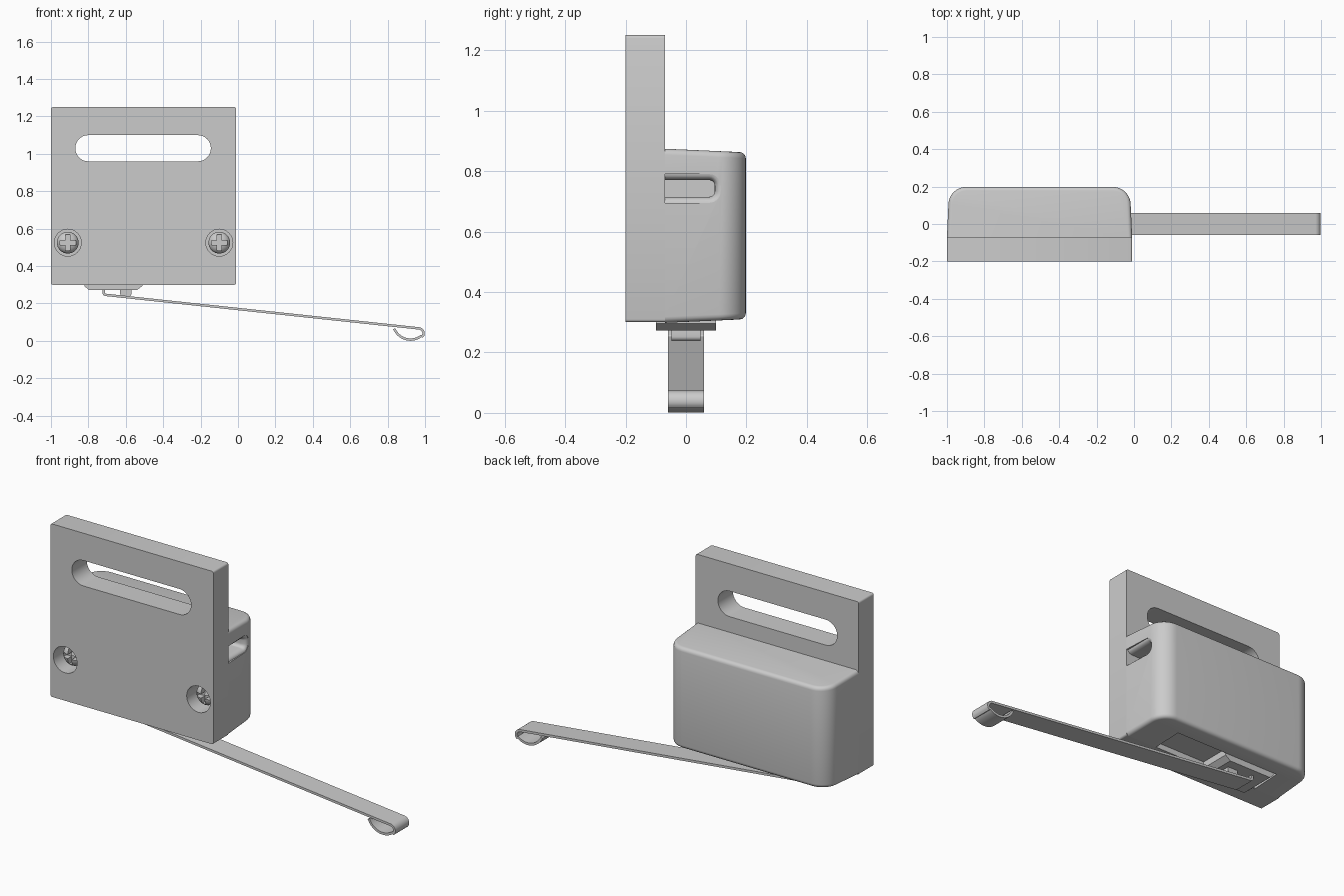
import bpy, bmesh
from math import sin, cos, pi, radians

if "Cube" in bpy.data.objects:
    bpy.data.objects.remove(bpy.data.objects["Cube"])


def finish(name, bm, smooth=True):
    bmesh.ops.recalc_face_normals(bm, faces=bm.faces)
    me = bpy.data.meshes.new(name)
    bm.to_mesh(me)
    bm.free()
    ob = bpy.data.objects.new(name, me)
    bpy.context.collection.objects.link(ob)
    if smooth:
        shade(ob)
    return ob


def activate(ob):
    bpy.ops.object.select_all(action='DESELECT')
    ob.select_set(True)
    bpy.context.view_layer.objects.active = ob


def shade(ob):
    activate(ob)
    bpy.ops.object.shade_smooth_by_angle(angle=radians(35))


def arc(cx, cy, r, a0, a1, n):
    return [(cx + r * cos(radians(a0 + (a1 - a0) * i / n)),
             cy + r * sin(radians(a0 + (a1 - a0) * i / n))) for i in range(n + 1)]


def round_rect(x0, x1, z0, z1, r, n=6):
    return (arc(x1 - r, z1 - r, r, 0, 90, n) + arc(x0 + r, z1 - r, r, 90, 180, n)
            + arc(x0 + r, z0 + r, r, 180, 270, n) + arc(x1 - r, z0 + r, r, 270, 360, n))


def loft(name, sections):
    bm = bmesh.new()
    rings = [[bm.verts.new(p) for p in s] for s in sections]
    n = len(rings[0])
    for a, b in zip(rings, rings[1:]):
        for i in range(n):
            bm.faces.new((a[i], a[(i + 1) % n], b[(i + 1) % n], b[i]))
    bm.faces.new(rings[0])
    bm.faces.new(rings[-1])
    return finish(name, bm)


def prism(name, pts, y0, y1):
    return loft(name, [[(x, y, z) for x, z in pts] for y in (y0, y1)])


def cut(ob, cutter):
    mod = ob.modifiers.new("cut", 'BOOLEAN')
    mod.operation, mod.solver, mod.object = 'DIFFERENCE', 'EXACT', cutter
    activate(ob)
    bpy.ops.object.modifier_apply(modifier=mod.name)
    bpy.data.objects.remove(cutter)


def circle(x, z, r, n=32):
    return arc(x, z, r, 0, 360 - 360 / n, n - 1)


SCREWS = (-0.91, -0.10)
SCREW_Z = 0.525

# Mounting plate with adjustment slot and screw counterbores
plate = prism("mounting_plate", round_rect(-1, -0.01, 0.30, 1.25, 0.01, 3), -0.2, -0.07)
stadium = arc(-0.215, 1.03, 0.07, -90, 90, 16) + arc(-0.80, 1.03, 0.07, 90, 270, 16)
cut(plate, prism("slot_cutter", stadium, -0.3, 0.0))
for x in SCREWS:
    cut(plate, prism("bore_cutter", circle(x, SCREW_Z, 0.072), -0.3, -0.09))
shade(plate)

# Housing: tapered box, rounded rear corners, filleted rim
bm = bmesh.new()
bmesh.ops.create_cube(bm, size=1)
for v in bm.verts:
    back = v.co.y > 0
    d = 0.012 if back else 0.0
    v.co = (-0.505 + (1 if v.co.x > 0 else -1) * (0.495 - d), 0.198 if back else -0.07,
            0.874 - d if v.co.z > 0 else 0.298 + d)
edges = [e for e in bm.edges if all(v.co.y > 0.1 for v in e.verts)
         and abs(e.verts[0].co.x - e.verts[1].co.x) < 0.01]
bmesh.ops.bevel(bm, geom=edges, offset=0.09, segments=10, profile=0.5, affect='EDGES')
rim = [e for e in bm.edges if abs(e.verts[0].co.z - e.verts[1].co.z) < 0.1
       and max(v.co.y for v in e.verts) > 0]
bmesh.ops.bevel(bm, geom=rim, offset=0.02, segments=4, profile=0.5, affect='EDGES')
housing = finish("housing", bm)

# Flared cable opening in the right side
steps = [(-0.28, 0), (-0.05, 0)]
steps += [(-0.05 + 0.03 * sin(t * pi / 10), 0.02 * (1 - cos(t * pi / 10))) for t in range(1, 6)]
steps += [(0.03, 0.02)]
cut(housing, loft("cable_cutter", [
    [(x, y, z) for y, z in round_rect(-0.2, 0.095 + e, 0.715 - e, 0.77 + e, 0.018 + e)]
    for x, e in steps]))

# Shallow recess below for the switch
cut(housing, prism("recess_cutter", round_rect(-0.84, -0.2, 0.2, 0.33, 0.005, 1), -0.1, 0.1))
shade(housing)

# Switch block and its push button
prism("switch_block", [(-0.82, 0.34), (-0.82, 0.292), (-0.797, 0.272),
                       (-0.54, 0.272), (-0.51, 0.295), (-0.51, 0.34)], -0.1, 0.1)
prism("push_button", round_rect(-0.63, -0.57, 0.238, 0.29, 0.015), -0.048, 0.048)

# Spring lever with curled tip
path = [(-0.718, 0.285)] + arc(-0.706, 0.258, 0.012, 180, 264, 5)
path += arc(0.965, 0.04, 0.027, 84, -40, 10) + arc(0.922, 0.1, 0.093, -52, -158, 16)
bm = bmesh.new()
rows = [[bm.verts.new((x, y, z)) for y in (-0.06, 0.06)] for x, z in path]
for a, b in zip(rows, rows[1:]):
    bm.faces.new((a[0], a[1], b[1], b[0]))
lever = finish("spring_lever", bm, False)
solid = lever.modifiers.new("thickness", 'SOLIDIFY')
solid.thickness, solid.offset = 0.013, 0
activate(lever)
bpy.ops.object.modifier_apply(modifier=solid.name)
shade(lever)

# Domed cross-head screws
for x in SCREWS:
    prof = [(0.058, -0.085), (0.058, -0.125)]
    prof += [(0.058 * cos(t * pi / 14), -0.125 - 0.04 * sin(t * pi / 14)) for t in range(1, 7)]
    prof += [(0.004, -0.165)]
    screw = loft("screw", [[(px, y, pz) for px, pz in circle(x, SCREW_Z, r)] for r, y in prof])
    w, l = 0.011, 0.043
    cross = [(w, w), (w, l), (-w, l), (-w, w), (-l, w), (-l, -w),
             (-w, -w), (-w, -l), (w, -l), (w, -w), (l, -w), (l, w)]
    cut(screw, prism("cross_cutter", [(x + a, SCREW_Z + b) for a, b in cross], -0.25, -0.128))
    shade(screw)
